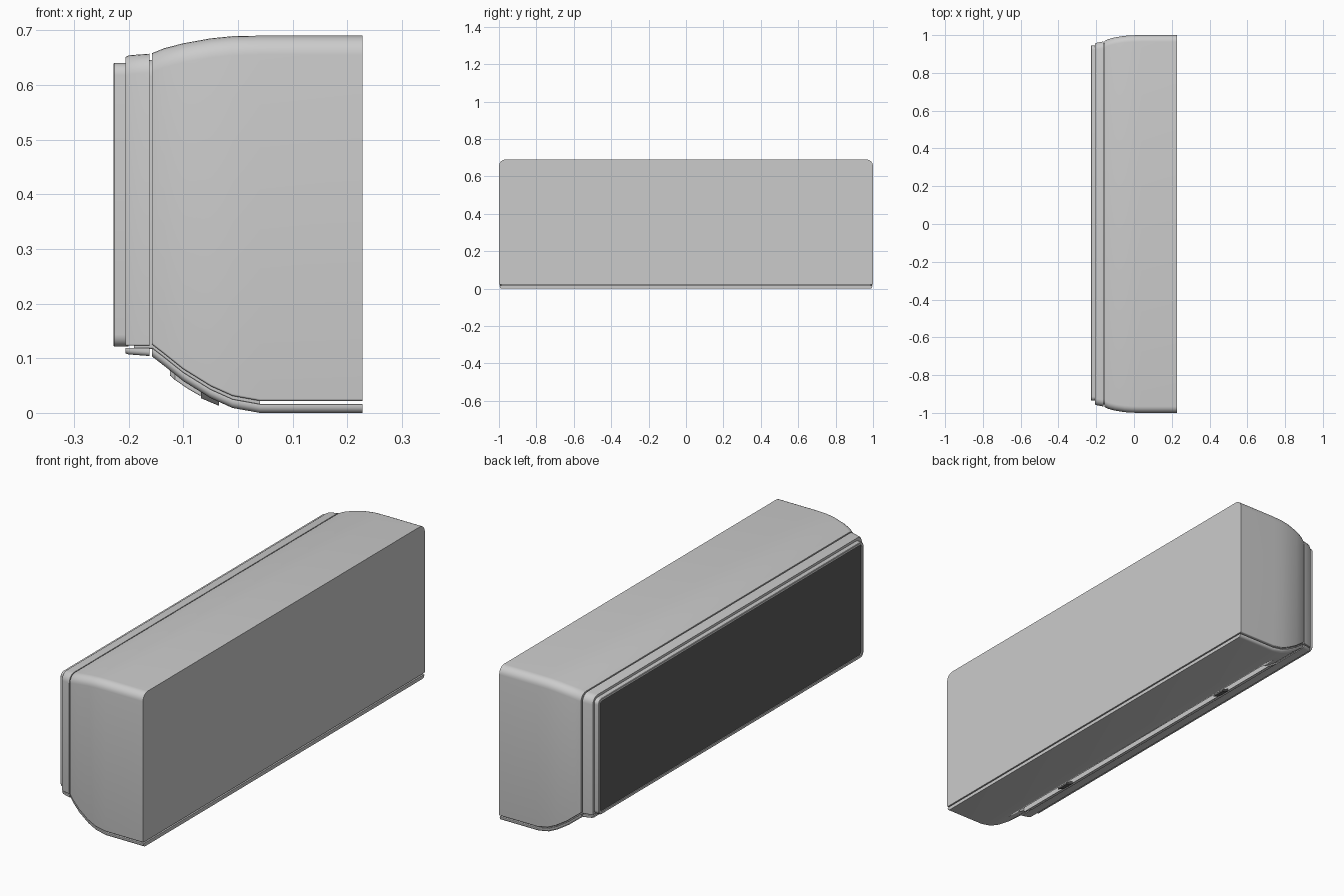
import bpy, bmesh, math

cube = bpy.data.objects.get("Cube")
if cube:
    bpy.data.objects.remove(cube, do_unlink=True)


def material(name, value):
    m = bpy.data.materials.new(name)
    m.use_nodes = True
    colour = (value, value, value, 1)
    m.diffuse_color = colour
    m.node_tree.nodes["Principled BSDF"].inputs["Base Color"].default_value = colour
    return m


SHELL = material("light grey plastic", 0.6)
DARK = material("dark grey panel", 0.11)


def ring(x, half, bottom, top, r_top, r_bottom, y=0, segs=6):
    """Rounded rectangle in the YZ plane at depth x."""
    corners = [(1, top, r_top, 0), (-1, top, r_top, 1),
               (-1, bottom, r_bottom, 2), (1, bottom, r_bottom, 3)]
    points = []
    for side, edge, r, quarter in corners:
        cy = y + side * (half - r)
        cz = edge - r if edge == top else edge + r
        for i in range(segs + 1):
            a = (quarter + i / segs) * math.pi / 2
            points.append((x, cy + r * math.cos(a), cz + r * math.sin(a)))
    return points


def loft(name, rings, mat, end_mat=None):
    """Skin a row of rings, cap both ends and shade by angle."""
    bm = bmesh.new()
    rows = [[bm.verts.new(p) for p in points] for points in rings]
    n = len(rows[0])
    for a, b in zip(rows, rows[1:]):
        for i in range(n):
            j = (i + 1) % n
            bm.faces.new((a[i], a[j], b[j], b[i]))
    bm.faces.new(rows[0])
    end = bm.faces.new(rows[-1])
    if end_mat:
        end.material_index = 1
    bmesh.ops.remove_doubles(bm, verts=bm.verts, dist=0.00005)
    bmesh.ops.recalc_face_normals(bm, faces=bm.faces)
    mesh = bpy.data.meshes.new(name)
    bm.to_mesh(mesh)
    bm.free()
    mesh.materials.append(mat)
    if end_mat:
        mesh.materials.append(end_mat)
    obj = bpy.data.objects.new(name, mesh)
    bpy.context.collection.objects.link(obj)
    bpy.ops.object.select_all(action="DESELECT")
    obj.select_set(True)
    bpy.context.view_layer.objects.active = obj
    bpy.ops.object.shade_smooth_by_angle(angle=math.radians(35))
    return obj


# Depth stations of the casing: x, half width, bottom, top
stations = [(0.228, 1.0, 0.0, 0.69), (0.04, 1.0, 0.0, 0.69),
            (-0.01, 0.999, 0.009, 0.689), (-0.05, 0.996, 0.027, 0.685),
            (-0.1, 0.988, 0.058, 0.676), (-0.135, 0.979, 0.086, 0.667),
            (-0.157, 0.969, 0.103, 0.658)]

# Casing, thin base tray and the core that shows in the grooves
loft("casing", [ring(x, w, b + 0.022, t, 0.035, 0.004)
                for x, w, b, t in stations], SHELL)
base = loft("base_tray", [ring(x, w - 0.004, b, b + 0.016, 0.002, 0.012)
                          for x, w, b, t in stations], SHELL)
loft("core", [ring(x, w - 0.012, b + 0.014, t - 0.012, 0.03, 0.004)
              for x, w, b, t in stations[1:]]
     + [ring(-0.19, 0.95, 0.116, 0.642, 0.03, 0.004)], SHELL)

# Air outlet slot cut through the base tray
cutter = loft("slot_cutter", [ring(x, 0.83, -0.1, 0.2, 0.01, 0.01)
                              for x in (-0.032, -0.072)], SHELL)
cutter.hide_render = True
cut = base.modifiers.new("outlet slot", "BOOLEAN")
cut.operation = "DIFFERENCE"
cut.solver = "EXACT"
cut.object = cutter
bpy.context.view_layer.objects.active = base
bpy.ops.object.modifier_apply(modifier=cut.name)
bpy.data.objects.remove(cutter, do_unlink=True)

# Curved flap in front of the slot
loft("air_flap", [ring(x, w, b, b + 0.022, 0.003, 0.003) for x, w, b in
                  [(-0.124, 0.82, 0.068), (-0.115, 0.83, 0.06),
                   (-0.09, 0.83, 0.043), (-0.069, 0.83, 0.031)]], SHELL)

# Dark hinge tabs across the slot
for side, y in (("right", -0.53), ("left", 0.53)):
    loft("hinge_tab_" + side, [ring(x, 0.03, b, b + 0.012, 0.001, 0.001, y)
                               for x, b in [(-0.068, 0.027), (-0.035, 0.013)]], DARK)

# Front cover with a separate lower lip
loft("front_cover", [ring(x, w, 0.123, t, 0.035, 0.003) for x, w, t in
                     [(-0.162, 0.966, 0.657), (-0.2, 0.959, 0.654),
                      (-0.206, 0.955, 0.651)]], SHELL)
loft("front_lip", [ring(x, w, b, 0.119, 0.002, 0.008) for x, w, b in
                   [(-0.162, 0.964, 0.104), (-0.2, 0.957, 0.107),
                    (-0.206, 0.953, 0.109)]], SHELL)

# Raised frame whose recessed face is the dark panel
loft("panel_frame", [ring(x, 0.94 - i, 0.121 + i, 0.64 - i, r, r, 0.005)
                     for x, i, r in [(-0.2, 0, 0.022), (-0.226, 0, 0.022),
                                     (-0.228, 0.002, 0.02), (-0.228, 0.012, 0.014),
                                     (-0.224, 0.012, 0.014)]], SHELL, DARK)
